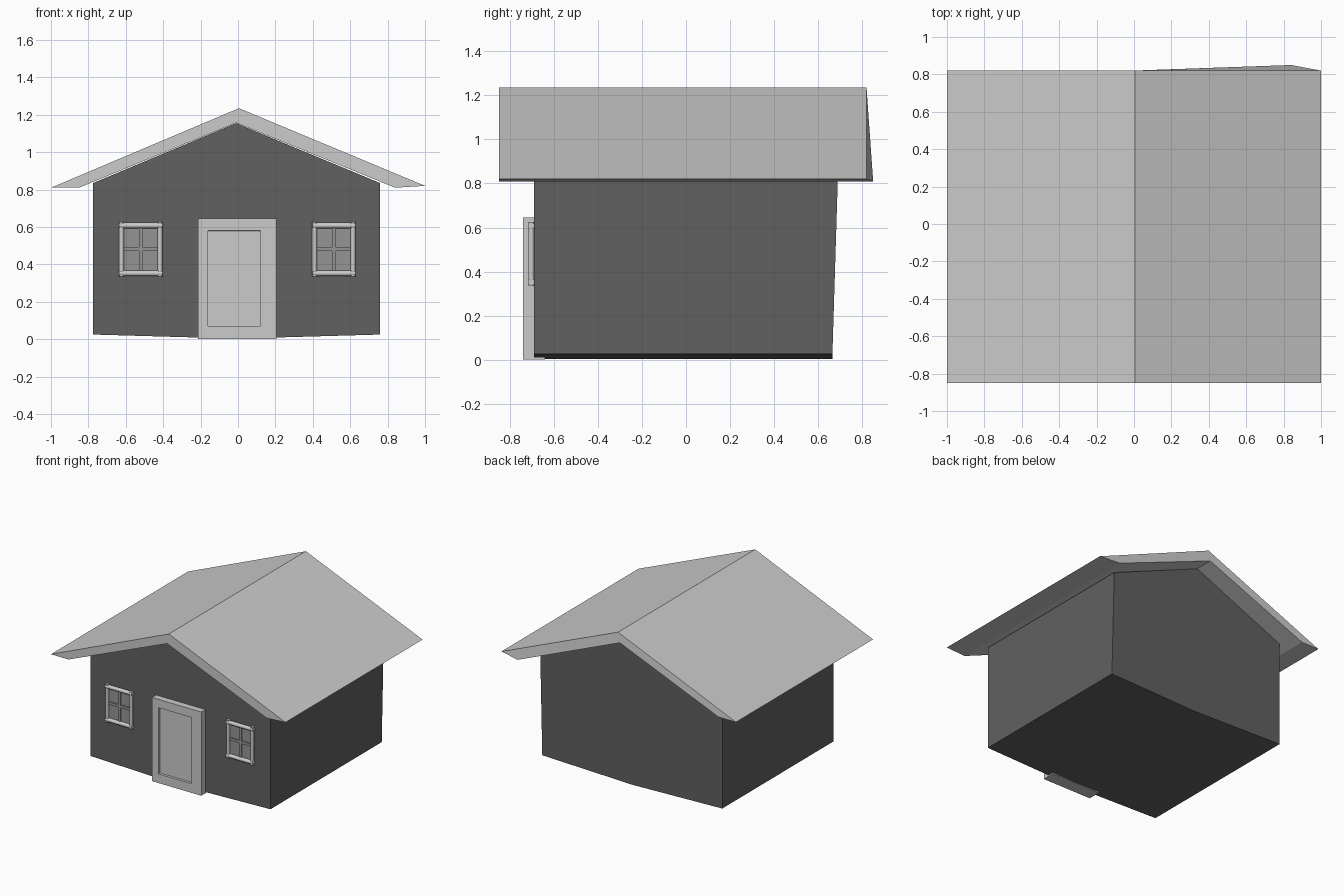
import bpy, bmesh
from mathutils import Matrix, Vector

if "Cube" in bpy.data.objects:
    bpy.data.objects.remove(bpy.data.objects["Cube"])


def material(name, v):
    m = bpy.data.materials.new(name)
    m.diffuse_color = (v, v, v, 1)
    m.use_nodes = True
    m.node_tree.nodes["Principled BSDF"].inputs["Base Color"].default_value = m.diffuse_color
    return m


DARK = material("dark_wall", 0.12)
GLASS = material("pane_grey", 0.3)


def finish(bm, name, mat=None):
    bmesh.ops.recalc_face_normals(bm, faces=bm.faces)
    me = bpy.data.meshes.new(name)
    bm.to_mesh(me)
    bm.free()
    ob = bpy.data.objects.new(name, me)
    bpy.context.collection.objects.link(ob)
    if mat:
        me.materials.append(mat)
    return ob


def prism(name, profile, y_front, y_backs, mat=None):
    """Extrude an x/z profile along y, with a back y for each point."""
    bm = bmesh.new()
    a = [bm.verts.new((x, y_front, z)) for x, z in profile]
    b = [bm.verts.new((x, y, z)) for (x, z), y in zip(profile, y_backs)]
    n = len(a)
    bm.faces.new(a)
    bm.faces.new(b[::-1])
    for i in range(n):
        j = (i + 1) % n
        bm.faces.new((a[i], b[i], b[j], a[j]))
    return finish(bm, name, mat)


def box(name, x0, x1, y0, y1, z0, z1, mat=None):
    return prism(name, [(x0, z0), (x1, z0), (x1, z1), (x0, z1)], y0, [y1] * 4, mat)


def rod(name, start, end, r=0.013):
    start, end = Vector(start), Vector(end)
    d = end - start
    bm = bmesh.new()
    rot = d.to_track_quat('Z', 'Y').to_matrix().to_4x4()
    bmesh.ops.create_cone(bm, cap_ends=True, segments=12, radius1=r, radius2=r,
                          depth=d.length,
                          matrix=Matrix.Translation((start + end) / 2) @ rot)
    ob = finish(bm, name)
    for p in ob.data.polygons:
        p.use_smooth = len(p.vertices) == 4
    return ob


# Walls with gables and a slightly dipped floor
prism("walls", [(-0.775, 0.025), (-0.01, 0.003), (0.76, 0.025),
                (0.76, 0.835), (-0.01, 1.155), (-0.775, 0.835)],
      -0.69, [0.665, 0.665, 0.665, 0.69, 0.68, 0.665], DARK)

# Overhanging gable roof, one back corner slightly drawn out
prism("roof", [(-1, 0.81), (-0.85, 0.81), (-0.01, 1.157),
               (0.84, 0.81), (1, 0.82), (0.005, 1.235)],
      -0.85, [0.82, 0.82, 0.82, 0.85, 0.82, 0.82])

# Door slab with a recessed panel
door = box("door", -0.215, 0.205, -0.74, -0.64, 0.0, 0.645)
bm = bmesh.new()
bm.from_mesh(door.data)
front = min(bm.faces, key=lambda f: f.calc_center_median().y)
panel = bmesh.ops.extrude_discrete_faces(bm, faces=[front])["faces"][0]
bm.free()
bm = bmesh.new()
bm.from_mesh(door.data)
bm.faces.ensure_lookup_table()
front = min(bm.faces, key=lambda f: f.calc_center_median().y)
bmesh.ops.inset_region(bm, faces=[front], thickness=0.05)
for v in front.verts:
    v.co.x = -0.16 if v.co.x < 0 else 0.12
    v.co.z = 0.07 if v.co.z < 0.3 else 0.58
bmesh.ops.inset_region(bm, faces=[front], thickness=0.001, depth=-0.018)
bm.to_mesh(door.data)
bm.free()

# Windows: pane, glazing bars and a frame of crossing round rods
for side, cx in (("left", -0.52), ("right", 0.512)):
    box(side + "_pane", cx - 0.1, cx + 0.1, -0.695, -0.68, 0.355, 0.605, GLASS)
    box(side + "_bar_vertical", cx - 0.01, cx + 0.01, -0.705, -0.685, 0.355, 0.605, GLASS)
    box(side + "_bar_horizontal", cx - 0.1, cx + 0.1, -0.705, -0.685, 0.472, 0.492, GLASS)
    for s in (-1, 1):
        x, z = cx + s * 0.103, 0.48 + s * 0.128
        rod(side + "_frame_post", (x, -0.703, 0.334), (x, -0.703, 0.626))
        rod(side + "_frame_rail", (cx - 0.115, -0.703, z), (cx + 0.115, -0.703, z), 0.015)
